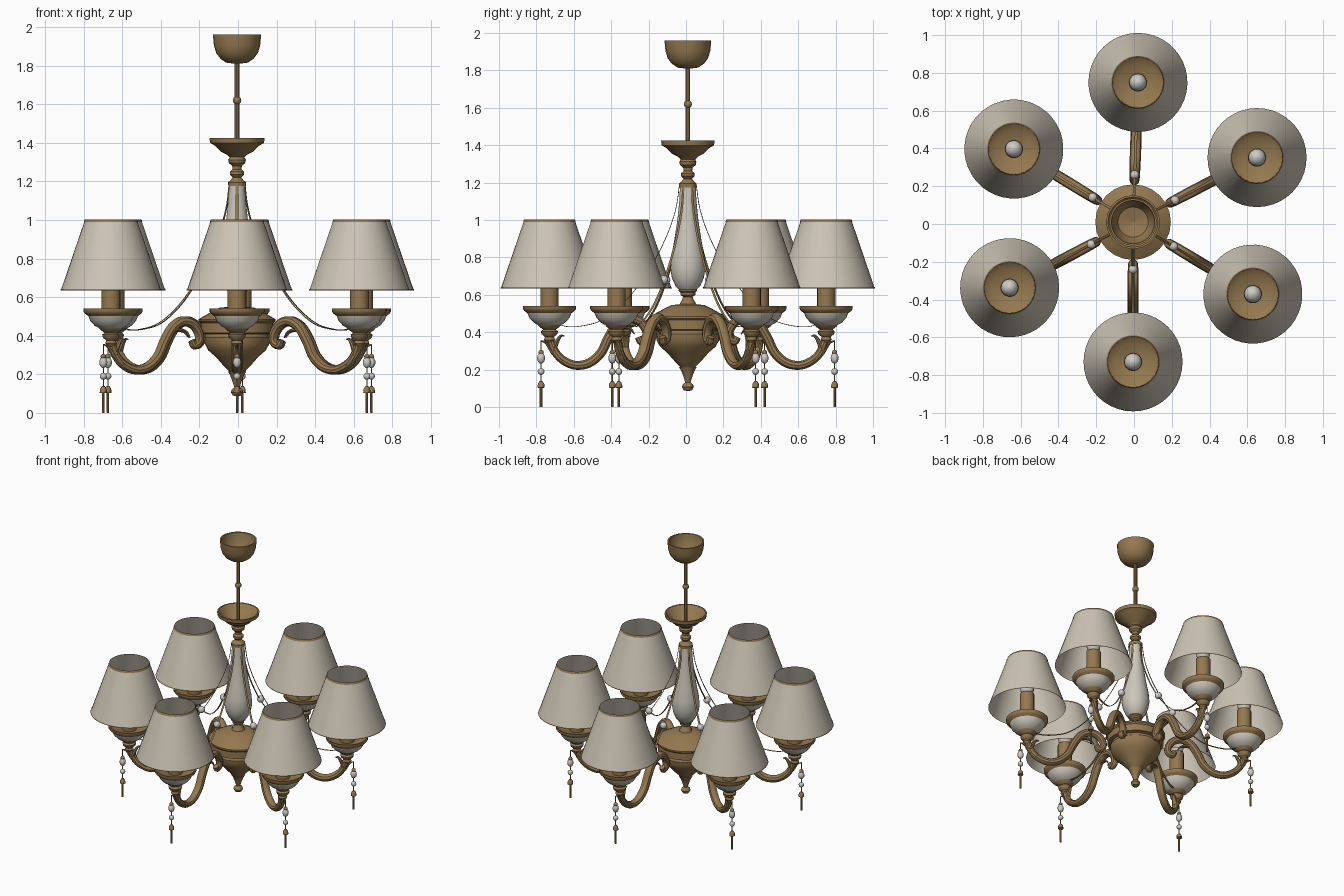
import bpy, math
from mathutils import Vector, Matrix

if "Cube" in bpy.data.objects:
    bpy.data.objects.remove(bpy.data.objects["Cube"])

CENTRE = Vector((-0.005, 0.01, 0))
ARM_ANGLES = (88, 27.5, -31, -90, 208, 148.5)
REACH = 0.74


def material(name, colour):
    m = bpy.data.materials.new(name)
    m.use_nodes = True
    m.diffuse_color = (*colour, 1)
    m.node_tree.nodes["Principled BSDF"].inputs["Base Color"].default_value = (*colour, 1)
    return m


BRASS = material("aged brass", (0.30, 0.19, 0.08))
FABRIC = material("cream fabric", (0.61, 0.555, 0.465))
CHINA = material("white porcelain", (0.60, 0.57, 0.50))
CRYSTAL = material("pale crystal", (0.60, 0.59, 0.56))


def make(name, verts, faces, mat):
    mesh = bpy.data.meshes.new(name)
    mesh.from_pydata(verts, [], faces)
    mesh.materials.append(mat)
    mesh.validate()
    obj = bpy.data.objects.new(name, mesh)
    bpy.context.collection.objects.link(obj)
    obj.location = CENTRE
    bpy.ops.object.select_all(action='DESELECT')
    obj.select_set(True)
    bpy.context.view_layer.objects.active = obj
    bpy.ops.object.shade_smooth_by_angle(angle=math.radians(35))
    return obj


def grid_faces(rings, n):
    return [(i * n + j, i * n + (j + 1) % n, (i + 1) * n + (j + 1) % n, (i + 1) * n + j)
            for i in range(rings - 1) for j in range(n)]


def lathe(name, profile, mat, n=20, x=0.0):
    """Revolve (radius, height) points, bottom to top, about a vertical axis."""
    verts = []
    for r, z in profile:
        for j in range(n):
            a = math.tau * j / n
            verts.append((x + max(r, 0.0005) * math.cos(a), max(r, 0.0005) * math.sin(a), z))
    return make(name, verts, grid_faces(len(profile), n), mat)


def ball(name, x, z, r, mat, stretch=1.0):
    prof = [(r * math.sin(math.pi * i / 10), z - r * stretch * math.cos(math.pi * i / 10))
            for i in range(11)]
    return lathe(name, prof, mat, 14, x)


def smooth_path(pts, steps=5):
    p = [Vector(q) for q in pts]
    p = [2 * p[0] - p[1]] + p + [2 * p[-1] - p[-2]]
    out = []
    for i in range(1, len(p) - 2):
        a, b, c, d = p[i - 1:i + 3]
        for s in range(steps):
            t = s / steps
            out.append(0.5 * (2 * b + (c - a) * t + (2 * a - 5 * b + 4 * c - d) * t * t
                              + (3 * b - a - 3 * c + d) * t ** 3))
    return out + [p[-2]]


def sweep(name, pts, width, depth, mat, n=10):
    """Sweep an oval along an x-z path; width and depth are functions of 0..1."""
    path = smooth_path(pts)
    verts = []
    last = len(path) - 1
    for i, p in enumerate(path):
        t = (path[min(i + 1, last)] - path[max(i - 1, 0)]).normalized()
        w, d = width(i / last), depth(i / last)
        for j in range(n):
            a = math.tau * j / n
            s = d * math.sin(a)
            verts.append((p.x - t.y * s, w * math.cos(a), p.y + t.x * s))
    faces = grid_faces(len(path), n)
    faces += [tuple(range(n))[::-1], tuple(range(last * n, last * n + n))]
    return make(name, verts, faces, mat)


# Ceiling canopy, open on top
lathe("canopy", [(0.012, 1.81), (0.055, 1.815), (0.085, 1.835), (0.108, 1.865), (0.12, 1.905),
                 (0.125, 1.96), (0.115, 1.96), (0.108, 1.90), (0.08, 1.85), (0, 1.83)], BRASS, 24)

# Suspension rod and its knob
lathe("rod", [(0.013, 1.34), (0.013, 1.83)], BRASS, 10)
ball("rod_knob", 0, 1.62, 0.022, BRASS)

# Upper dish with turned neck
lathe("upper_dish", [(0.04, 1.325), (0.055, 1.34), (0.085, 1.355), (0.115, 1.385), (0.14, 1.40),
                     (0.143, 1.425), (0.133, 1.425), (0.105, 1.39), (0.07, 1.36), (0, 1.35)], BRASS)
lathe("upper_neck", [(0, 1.17), (0.045, 1.175), (0.047, 1.195), (0.035, 1.205), (0.022, 1.22),
                     (0.036, 1.235), (0.036, 1.25), (0.023, 1.262), (0.025, 1.28),
                     (0.042, 1.295), (0.046, 1.312), (0.035, 1.33), (0, 1.335)], BRASS)

# Central vase-shaped stem
lathe("vase_stem", [(0.04, 0.62), (0.065, 0.645), (0.085, 0.69), (0.094, 0.74), (0.09, 0.80),
                    (0.073, 0.89), (0.056, 1.0), (0.046, 1.1), (0.042, 1.18)], CHINA, 24)
lathe("lower_neck", [(0.05, 0.53), (0.04, 0.56), (0.03, 0.575), (0.026, 0.59), (0.04, 0.60),
                     (0.04, 0.612), (0.05, 0.622), (0.045, 0.635), (0, 0.64)], BRASS)

# Central bowl that carries the arms
lathe("central_bowl", [(0.035, 0.21), (0.05, 0.225), (0.075, 0.25), (0.11, 0.29), (0.15, 0.325),
                       (0.168, 0.36), (0.172, 0.39), (0.165, 0.40), (0.165, 0.41), (0.19, 0.415),
                       (0.19, 0.465), (0.20, 0.475), (0.20, 0.485), (0.175, 0.50),
                       (0.13, 0.525), (0.09, 0.545), (0, 0.555)], BRASS, 24)
lathe("finial", [(0, 0.085), (0.022, 0.09), (0.032, 0.108), (0.027, 0.122), (0.014, 0.132),
                 (0.018, 0.145), (0.026, 0.17), (0.036, 0.195), (0.048, 0.215)], BRASS, 16)

# One arm unit, built along +x
unit = []
ARM_PATH = [(0.737, 0.39), (0.725, 0.33), (0.685, 0.265), (0.61, 0.225), (0.53, 0.235),
            (0.465, 0.29), (0.425, 0.37), (0.38, 0.44), (0.32, 0.475), (0.26, 0.46),
            (0.225, 0.415), (0.222, 0.37), (0.25, 0.35), (0.265, 0.375)]
unit.append(sweep("arm", ARM_PATH, lambda t: 0.020 + 0.010 * math.sin(math.pi * t),
                  lambda t: 0.020 + 0.007 * math.sin(math.pi * t), BRASS))
LEAVES = {"outer_leaf": [(0.67, 0.245), (0.72, 0.29), (0.755, 0.34), (0.785, 0.355)],
          "inner_leaf": [(0.72, 0.30), (0.70, 0.35), (0.68, 0.38), (0.66, 0.38)],
          "scroll_leaf": [(0.40, 0.41), (0.36, 0.43), (0.31, 0.42), (0.285, 0.39)]}
for name, pts in LEAVES.items():
    unit.append(sweep(name, pts, lambda t: 0.022 * (1 - t) + 0.003,
                      lambda t: 0.013 * (1 - t) + 0.003, BRASS, 8))

# Lamp: socket, porcelain cup, rim, candle, bulb
unit.append(lathe("socket", [(0.018, 0.345), (0.03, 0.36), (0.024, 0.375), (0.042, 0.39),
                             (0.046, 0.405), (0.034, 0.415), (0.055, 0.43), (0.062, 0.44)],
                  BRASS, 16, REACH))
unit.append(lathe("cup", [(0.06, 0.438), (0.085, 0.452), (0.108, 0.478), (0.118, 0.503)],
                  CHINA, 24, REACH))
unit.append(lathe("cup_rim", [(0.118, 0.502), (0.135, 0.515), (0.142, 0.525), (0.142, 0.54),
                              (0.134, 0.54), (0.10, 0.515), (0, 0.505)], BRASS, 24, REACH))
unit.append(lathe("candle", [(0.049, 0.505), (0.049, 0.735), (0, 0.735)], BRASS, 16, REACH))
unit.append(ball("bulb", REACH, 0.78, 0.047, CRYSTAL, 1.2))

# Tapered shade with trim bands
SHADE_LOW, SHADE_HIGH, R_LOW, R_HIGH = 0.635, 1.003, 0.26, 0.134


def shade_radius(z):
    return R_LOW + (R_HIGH - R_LOW) * (z - SHADE_LOW) / (SHADE_HIGH - SHADE_LOW)


def shade_band(name, low, high, out, mat):
    return lathe(name, [(shade_radius(z) + out, z) for z in (low, high)], mat, 40, REACH)


unit.append(shade_band("shade", SHADE_LOW, SHADE_HIGH, 0, FABRIC))
unit.append(shade_band("shade_top_trim", SHADE_HIGH - 0.014, SHADE_HIGH, 0.002, BRASS))
unit.append(shade_band("shade_bottom_trim", SHADE_LOW, SHADE_LOW + 0.006, 0.002, BRASS))

# Swag ribbon with one bead
SWAG = [(0.045, 1.19), (0.06, 1.08), (0.085, 0.99), (0.12, 0.90), (0.175, 0.79), (0.25, 0.67),
        (0.35, 0.55), (0.46, 0.465), (0.56, 0.435), (0.64, 0.43), (0.70, 0.445)]
unit.append(sweep("swag", SWAG, lambda t: 0.007, lambda t: 0.002, BRASS, 6))
unit.append(ball("swag_bead", 0.25, 0.68, 0.024, CRYSTAL))

# Hanging pendant under the lamp
PEND = 0.785
unit.append(lathe("pendant_wire", [(0.003, 0.10), (0.003, 0.355)], BRASS, 6, PEND))
unit.append(ball("pendant_cap", PEND, 0.292, 0.014, BRASS))
unit.append(ball("pendant_drop", PEND, 0.262, 0.021, CRYSTAL, 1.4))
unit.append(ball("pendant_bead", PEND, 0.19, 0.018, CRYSTAL))
unit.append(lathe("pendant_tassel", [(0, 0), (0.007, 0.001), (0.007, 0.102), (0.019, 0.104),
                                     (0.017, 0.125), (0.008, 0.138), (0, 0.14)], BRASS, 10, PEND))

# Repeat the unit around the centre
for k, angle in enumerate(ARM_ANGLES):
    for part in unit:
        obj = part
        if k:
            obj = part.copy()
            bpy.context.collection.objects.link(obj)
        obj.rotation_euler.z = math.radians(angle)
